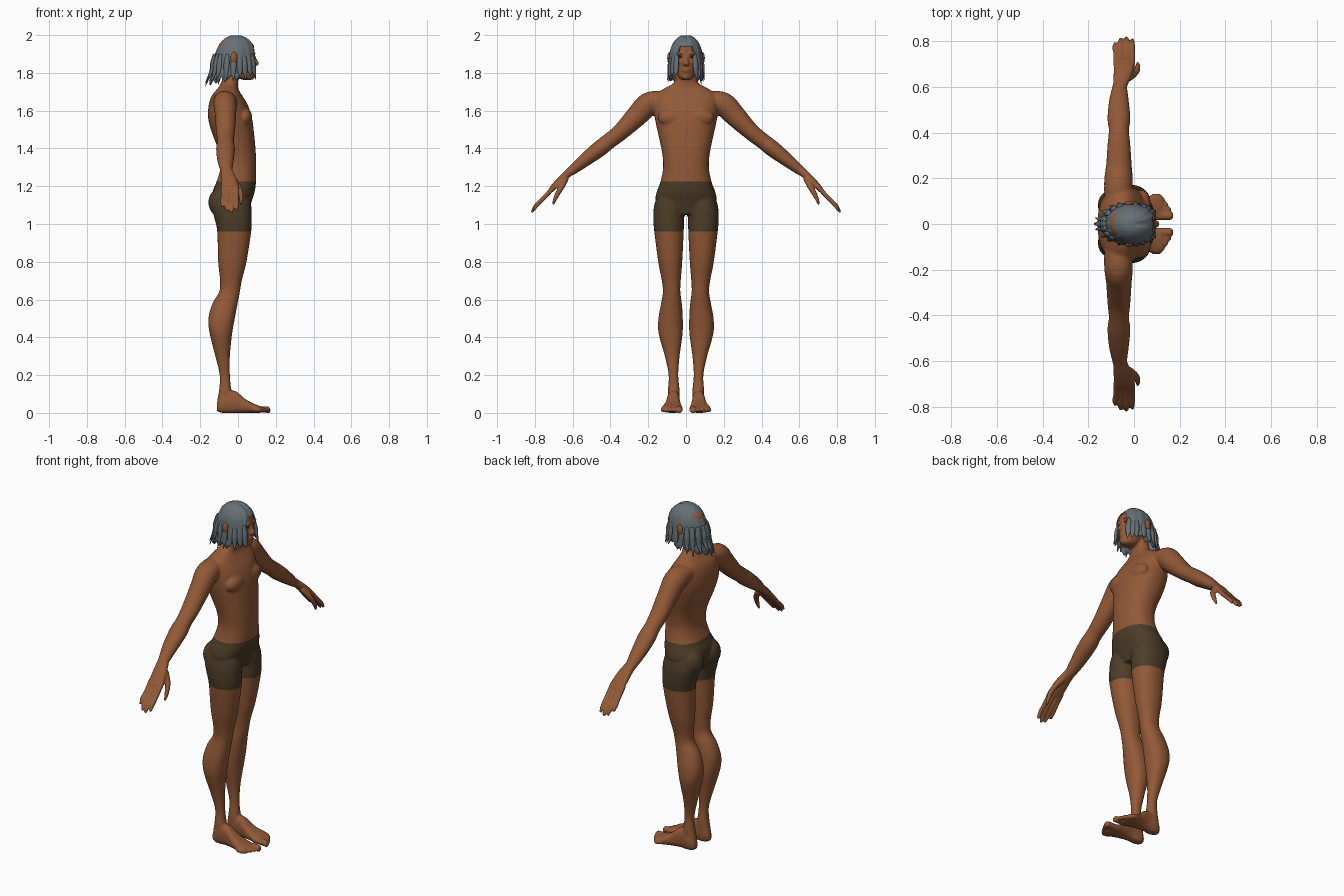
import bpy, bmesh, math, random
from mathutils import Vector, Matrix

if "Cube" in bpy.data.objects:
    bpy.data.objects.remove(bpy.data.objects["Cube"])

random.seed(4)


def mat(name, rgb):
    m = bpy.data.materials.new(name)
    m.diffuse_color = (*rgb, 1)
    m.use_nodes = True
    m.node_tree.nodes["Principled BSDF"].inputs["Base Color"].default_value = m.diffuse_color
    return m


SKIN = mat("brown skin", (0.29, 0.10, 0.038))
SHORTS = mat("dark olive cloth", (0.072, 0.046, 0.021))
HAIR = mat("grey hair", (0.135, 0.162, 0.18))
EYE = mat("dark eye", (0.06, 0.035, 0.025))
X, Y, Z = Vector((1, 0, 0)), Vector((0, 1, 0)), Vector((0, 0, 1))


def resample(rows, n=4):
    """Smooth curve through the rows."""
    out = []
    for i in range(len(rows) - 1):
        p0, p1, p2, p3 = (rows[max(0, min(len(rows) - 1, i + k))] for k in (-1, 0, 1, 2))
        for j in range(n):
            t = j / n
            out.append([0.5 * (2 * b + (c - a) * t + (2 * a - 5 * b + 4 * c - d) * t * t
                               + (3 * b - a - 3 * c + d) * t ** 3)
                        for a, b, c, d in zip(p0, p1, p2, p3)])
    return out + [list(rows[-1])]


def loft(bm, rows, u, v=None, p=2.0, seg=28):
    """Rows are x, y, z, radius along u, radius along v; v follows the path if not given."""
    rows = resample(rows)
    rings = []
    for i, r in enumerate(rows):
        w = v
        if w is None:
            a, b = rows[max(i - 1, 0)], rows[min(i + 1, len(rows) - 1)]
            w = (Vector(b[:3]) - Vector(a[:3])).cross(u).normalized()
        ring = []
        for k in range(seg):
            c, s = math.cos(math.tau * k / seg), math.sin(math.tau * k / seg)
            c, s = (math.copysign(abs(q) ** (2 / p), q) for q in (c, s))
            ring.append(bm.verts.new(Vector(r[:3]) + u * c * max(r[3], .001) + w * s * max(r[4], .001)))
        rings.append(ring)
    for a, b in zip(rings, rings[1:]):
        for k in range(seg):
            bm.faces.new((a[k], a[(k + 1) % seg], b[(k + 1) % seg], b[k]))
    bm.faces.new(rings[0])
    bm.faces.new(rings[-1])


def zrow(z, x0, x1, y0, y1):
    return ((x0 + x1) / 2, (y0 + y1) / 2, z, (x1 - x0) / 2, (y1 - y0) / 2)


def ball(bm, c, r):
    bmesh.ops.create_uvsphere(bm, u_segments=20, v_segments=12, radius=1,
                              matrix=Matrix.Translation(c) @ Matrix.Diagonal((*r, 1)))


def flip(rows, s):
    return [(r[0], r[1] * s, *r[2:]) for r in rows]


def finish(name, bm, mats):
    bmesh.ops.recalc_face_normals(bm, faces=bm.faces[:])
    me = bpy.data.meshes.new(name)
    bm.to_mesh(me)
    bm.free()
    ob = bpy.data.objects.new(name, me)
    bpy.context.collection.objects.link(ob)
    for m in mats:
        me.materials.append(m)
    me.shade_smooth()
    return ob


bm = bmesh.new()
# Torso and neck
torso = [(1.05, -.11, .05, .07), (1.12, -.13, .072, .155), (1.17, -.135, .088, .155), (1.22, -.115, .095, .136),
         (1.30, -.092, .096, .121), (1.38, -.10, .094, .127), (1.48, -.137, .085, .148), (1.56, -.158, .074, .165),
         (1.63, -.155, .052, .172), (1.68, -.138, .022, .165), (1.715, -.11, .002, .12), (1.745, -.09, 0, .067),
         (1.79, -.08, .003, .055), (1.84, -.075, .01, .052)]
loft(bm, [zrow(z, a, b, -w, w) for z, a, b, w in torso], X, Y, 2.3, 40)
# Head
head = [(1.762, .03, .072, .02), (1.778, -.015, .085, .04), (1.82, -.06, .088, .055), (1.86, -.09, .087, .064),
        (1.90, -.105, .088, .069), (1.94, -.105, .084, .068), (1.968, -.085, .062, .055), (1.982, -.04, .02, .025)]
loft(bm, [zrow(z, a, b, -w, w) for z, a, b, w in head], X, Y, 2.2, 32)
# Nose, lips and chin
loft(bm, [(.08, 0, 1.90, .008, .009), (.09, 0, 1.87, .011, .011), (.098, 0, 1.85, .014, .017),
          (.09, 0, 1.838, .01, .014)], X, Y)
ball(bm, (.086, 0, 1.821), (.011, .024, .007))
ball(bm, (.084, 0, 1.809), (.011, .022, .007))
ball(bm, (.074, 0, 1.779), (.015, .022, .014))

for s in (1, -1):
    # Brow, cheek, ear, pectoral, buttock
    ball(bm, (.08, s * .03, 1.902), (.014, .024, .007))
    ball(bm, (.066, s * .038, 1.858), (.02, .02, .016))
    ball(bm, (-.022, s * .088, 1.878), (.02, .012, .034))
    ball(bm, (.035, s * .075, 1.565), (.04, .075, .05))
    ball(bm, (-.095, s * .078, 1.115), (.062, .07, .075))
    # Leg
    leg = [(1.18, -.12, .05, .02, .14), (1.1, -.14, .07, .004, .168), (1.03, -.125, .072, .010, .173),
           (.96, -.11, .07, .012, .168), (.8, -.105, .045, .02, .147), (.7, -.095, .02, .028, .128),
           (.64, -.10, .01, .03, .122), (.58, -.135, -.002, .022, .132), (.5, -.157, -.017, .017, .146),
           (.42, -.15, -.031, .018, .145), (.3, -.12, -.043, .034, .112), (.2, -.097, -.043, .041, .092),
           (.12, -.10, -.035, .034, .096), (.06, -.11, -.02, .035, .096), (.005, -.10, -.02, .04, .09)]
    loft(bm, flip([zrow(*r) for r in leg], s), X, Y, 2.2)
    # Foot and toes
    foot = [(-.112, .05, .08, .01, .05), (-.085, .035, .098, 0, .10), (-.02, .034, .10, 0, .118),
            (.04, .026, .113, 0, .072), (.09, .018, .13, 0, .046), (.122, .016, .125, 0, .034)]
    loft(bm, flip([(x, (a + b) / 2, (c + d) / 2, (b - a) / 2, (d - c) / 2) for x, a, b, c, d in foot], s), Y, Z, 2.5)
    for i, (y, tip) in enumerate(((.036, .172), (.064, .162), (.085, .15), (.105, .136), (.122, .12))):
        r = .018 if i == 0 else .0115
        loft(bm, flip([(.08, y, .018, r, r), (tip - .025, y, .018, r, r), (tip - .008, y, .015, r, r),
                       (tip, y, .013, r * .4, r * .4)], s), Y, Z, seg=14)
    # Arm
    arm = [(-.07, .11, 1.655, .06, .05), (-.068, .195, 1.637, .062, .062), (-.066, .255, 1.578, .056, .058),
           (-.066, .345, 1.488, .05, .045), (-.066, .41, 1.437, .044, .042), (-.066, .46, 1.397, .05, .043),
           (-.066, .54, 1.335, .043, .035), (-.062, .61, 1.278, .03, .024)]
    loft(bm, flip(arm, s), X)
    # Palm
    loft(bm, flip([(-.062, .60, 1.288, .03, .023), (-.052, .64, 1.255, .038, .02),
                   (-.045, .68, 1.217, .044, .018), (-.043, .715, 1.18, .042, .014)], s), X, None, 2.5)
    # Fingers and thumb
    for x, k in ((-.079, .78), (-.056, .95), (-.031, 1), (-.007, .92)):
        x2 = x * 1.05
        pts = [(x, .695, 1.20), (x, .70 + .055 * k, 1.195 - .06 * k),
               (x2, .70 + .095 * k, 1.195 - .10 * k), (x2, .70 + .118 * k, 1.195 - .135 * k)]
        loft(bm, flip([(*q, r, r) for q, r in zip(pts, (.013, .0125, .012, .007))], s), X, seg=14)
    loft(bm, flip([(-.03, .635, 1.245, .02, .018), (.004, .66, 1.195, .016, .016),
                   (.016, .685, 1.15, .013, .013), (.016, .705, 1.103, .007, .007)], s), X, seg=14)

# Fuse the parts into one smooth body
body = finish("body", bm, [SKIN, SHORTS])
m = body.modifiers.new("fuse", 'REMESH')
m.mode, m.voxel_size, m.use_smooth_shade = 'VOXEL', .0062, True
m = body.modifiers.new("soften", 'SMOOTH')
m.factor, m.iterations = .5, 4
fused = bpy.data.meshes.new_from_object(body.evaluated_get(bpy.context.evaluated_depsgraph_get()))
body.modifiers.clear()
body.data = fused

# Shorts: cut clean hems, colour the faces between them
bm = bmesh.new()
bm.from_mesh(fused)
for z in (.96, 1.225):
    bmesh.ops.bisect_plane(bm, geom=bm.verts[:] + bm.edges[:] + bm.faces[:], plane_co=(0, 0, z), plane_no=Z)
for f in bm.faces:
    c = f.calc_center_median()
    f.material_index = int(.96 < c.z < 1.225 and abs(c.y) < .3)
    f.smooth = True
fused.materials.clear()
bm.to_mesh(fused)
bm.free()
fused.materials.append(SKIN)
fused.materials.append(SHORTS)

# Eyes
bm = bmesh.new()
for s in (1, -1):
    ball(bm, (.077, s * .03, 1.885), (.009, .013, .006))
finish("eyes", bm, [EYE])


def step(a, b, t):
    t = max(0, min(1, (t - a) / (b - a)))
    return t * t * (3 - 2 * t)


# Hair cap: a dome whose lower edge is high over the face and low behind
bm = bmesh.new()
N, M = 112, 16
rings = []
for j in range(1, M + 1):
    t = j / M
    ring = []
    for i in range(N):
        a = math.tau * i / N
        d = abs(math.degrees(math.atan2(math.sin(a), math.cos(a))))
        zb = 1.945 - .13 * step(20, 42, d) - .04 * step(50, 90, d) - .025 * step(100, 170, d)
        zb += (.014 if d > 30 else .004) * (abs((i % 8) - 4) - 2) / 2
        z = 2 - (2 - zb) * t ** 1.7
        f = (1 - max(0, (z - 1.875) / .127) ** 2.3) ** .5
        f *= 1 + .025 * t * math.cos(14 * a)
        low = step(1.86, 1.74, z)
        ax = .108 if math.cos(a) > 0 else .108 + .022 * step(1.95, 1.8, z) + .02 * low * step(1.79, 1.73, z)
        x, y = -.008 + ax * f * math.cos(a), (.088 + .008 * low) * f * math.sin(a)
        z -= .007 * math.exp(-(y / .01) ** 2) * step(-.03, .03, x)
        ring.append(bm.verts.new((x, y, z)))
    rings.append(ring)
top = bm.verts.new((-.008, 0, 1.998))
for i in range(N):
    k = (i + 1) % N
    bm.faces.new((top, rings[0][i], rings[0][k]))
    for a, b in zip(rings, rings[1:]):
        bm.faces.new((a[i], b[i], b[k], a[k]))
cap = finish("hair_cap", bm, [HAIR])
m = cap.modifiers.new("thickness", 'SOLIDIFY')
m.thickness, m.offset = .007, -1

# Loose locks around the edge of the hair
bm = bmesh.new()
for s in (1, -1):
    for deg in (38, 50, 64, 80, 97, 114, 131, 148, 164, 176):
        a = math.radians(deg + random.uniform(-4, 4))
        c, sn = math.cos(a), s * math.sin(a)
        end = 1.775 - .04 * step(70, 170, deg) + random.uniform(-.012, .015)
        back = .115 if deg < 90 else .135
        out = 1.1 + .13 * step(90, 180, deg)
        rows = [(-.008 + back * c * k, .09 * sn * k, z, r, r * .6) for k, z, r in
                ((.88, 1.90, .01), (.97, 1.85, .016), (1.0, 1.81, .014), (out, end, .002))]
        u = Vector((-sn, c, 0)).normalized()
        loft(bm, rows, u, None, 2, 10)
finish("hair_locks", bm, [HAIR])
